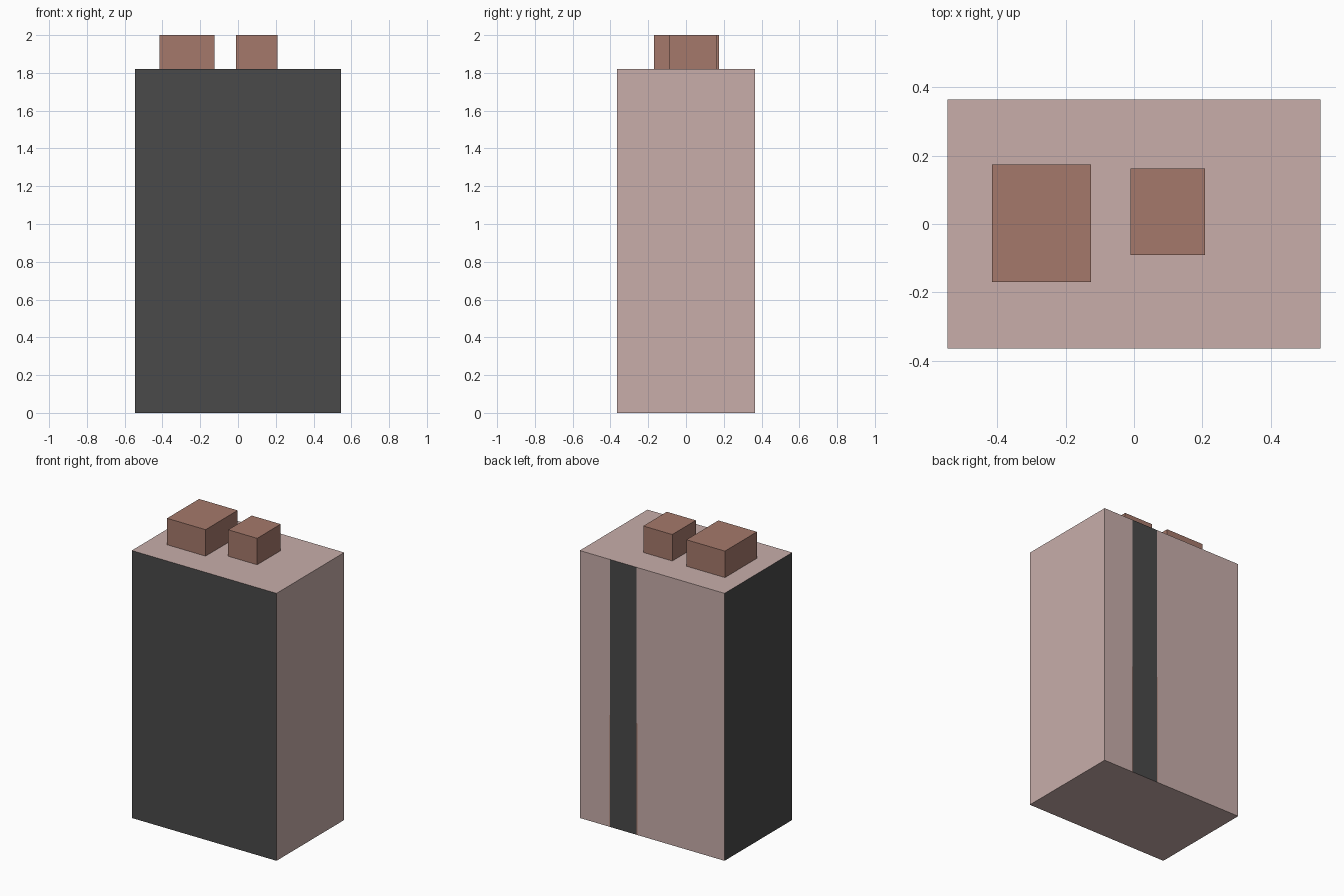
import bpy, bmesh
from mathutils import Vector

if "Cube" in bpy.data.objects:
    bpy.data.objects.remove(bpy.data.objects["Cube"])


def material(name, rgb):
    m = bpy.data.materials.new(name)
    m.diffuse_color = (*rgb, 1.0)
    m.use_nodes = True
    m.node_tree.nodes["Principled BSDF"].inputs["Base Color"].default_value = m.diffuse_color
    return m


pink = material("pale_pink_wall", (0.578, 0.423, 0.402))
dark = material("dark_grey_wall", (0.0685, 0.0685, 0.0685))
brown = material("brown_brick", (0.376, 0.191, 0.147))


def box(name, lo, hi, mats, cuts_x=(), cuts_z=(), rule=None):
    """Axis-aligned box, optionally sliced at x and z, coloured per face by a rule."""
    lo, hi = Vector(lo), Vector(hi)
    bm = bmesh.new()
    bmesh.ops.create_cube(bm, size=1)
    for v in bm.verts:
        v.co = Vector(((v.co[i] + 0.5) * (hi[i] - lo[i]) + lo[i]) for i in range(3))
    planes = [((x, 0, 0), (1, 0, 0)) for x in cuts_x] + [((0, 0, z), (0, 0, 1)) for z in cuts_z]
    for co, no in planes:
        bmesh.ops.bisect_plane(bm, geom=bm.verts[:] + bm.edges[:] + bm.faces[:],
                               plane_co=co, plane_no=no)
    bm.normal_update()
    if rule:
        for f in bm.faces:
            f.material_index = rule(f.normal, f.calc_center_median())
    me = bpy.data.meshes.new(name)
    bm.to_mesh(me)
    bm.free()
    for m in mats:
        me.materials.append(m)
    ob = bpy.data.objects.new(name, me)
    bpy.context.collection.objects.link(ob)
    return ob


W, D, H = 0.545, 0.364, 1.82
S0, S1, TRIM, TRIM_Z = 0.116, 0.316, 0.004, 0.76


def wall_rule(n, c):
    # front and left walls are dark
    if n.y < -0.5 or n.x < -0.5:
        return 1
    # back wall: dark vertical stripe, with hairline brown trim low on its edges
    if n.y > 0.5:
        if S0 < c.x < S1:
            return 1
        if S0 - TRIM < c.x < S1 + TRIM and c.z < TRIM_Z:
            return 2
    return 0


# Main building block
box("building_body", (-W, -D, 0), (W, D, H), [pink, dark, brown],
    cuts_x=(S0 - TRIM, S0, S1, S1 + TRIM), cuts_z=(TRIM_Z,), rule=wall_rule)

# Rooftop boxes
box("large_roof_box", (-0.415, -0.17, H), (-0.125, 0.174, 2.0), [brown])
box("small_roof_box", (-0.01, -0.091, H), (0.208, 0.162, 2.0), [brown])
